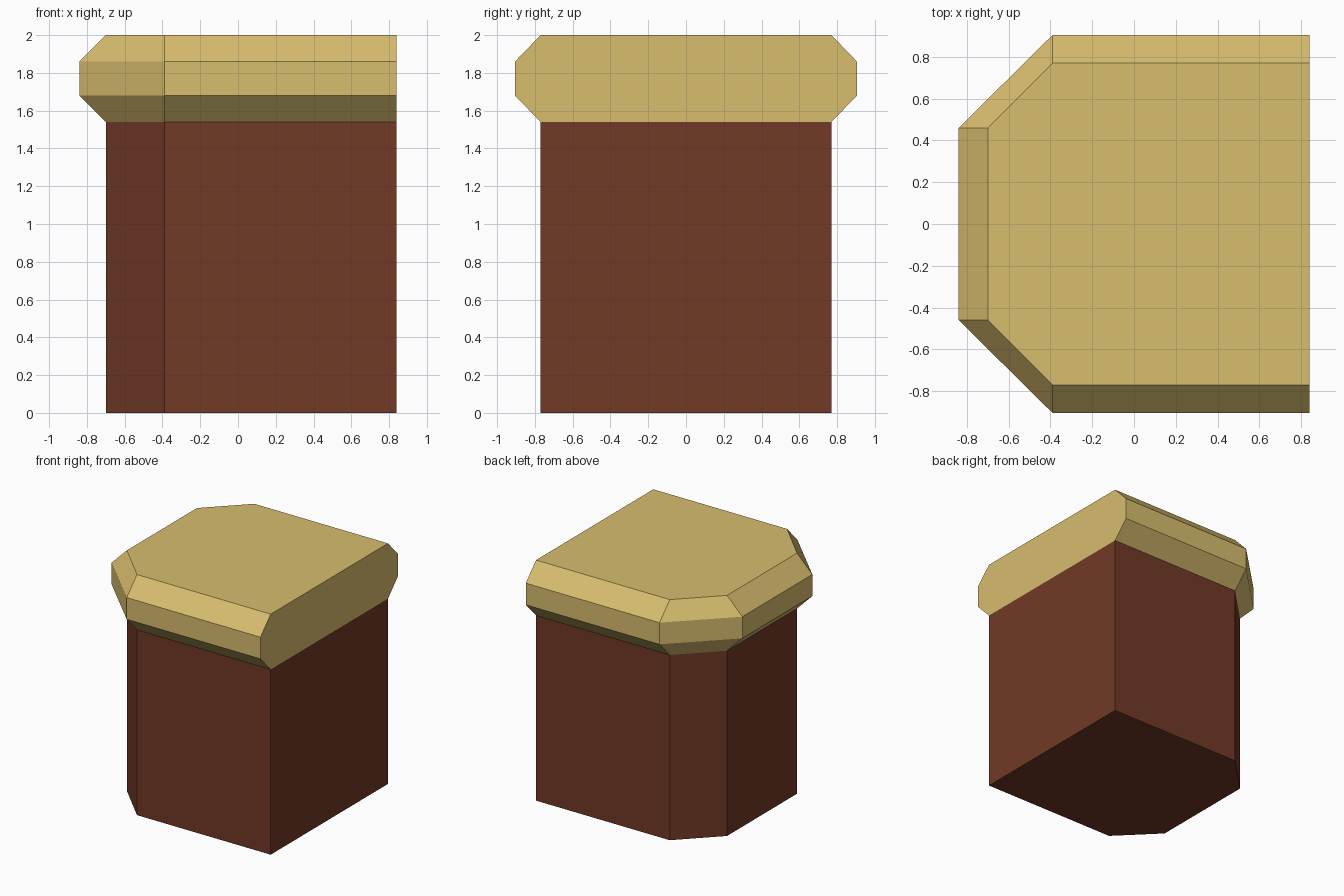
import bpy
import bmesh

cube = bpy.data.objects.get("Cube")
if cube:
    bpy.data.objects.remove(cube, do_unlink=True)

FLAT_X = 0.84      # flat side on +x
CORNER_X = -0.39   # where the straight sides turn into the cut corners
CORNER_Y = 0.46    # where the cut corners meet the end side


def make_material(name, color):
    mat = bpy.data.materials.new(name)
    mat.use_nodes = True
    mat.diffuse_color = color
    mat.node_tree.nodes["Principled BSDF"].inputs["Base Color"].default_value = color
    return mat


def footprint(end_x, half_width):
    """Plan outline from one +x corner round to the other, corners cut at -x."""
    half = [(FLAT_X, half_width), (CORNER_X, half_width), (end_x, CORNER_Y)]
    return half + [(x, -y) for x, y in reversed(half)]


def stack(name, layers, mat):
    """Solid skinned through a list of (height, outline) layers."""
    bm = bmesh.new()
    rings = [[bm.verts.new((x, y, z)) for x, y in outline] for z, outline in layers]
    for low, high in zip(rings, rings[1:]):
        for i in range(len(low) - 1):
            bm.faces.new((low[i], low[i + 1], high[i + 1], high[i]))
    # Single flat face over the +x side, then the two ends
    bm.faces.new([r[-1] for r in rings] + [r[0] for r in reversed(rings)])
    bm.faces.new(rings[0])
    bm.faces.new(rings[-1])
    bmesh.ops.recalc_face_normals(bm, faces=bm.faces)
    mesh = bpy.data.meshes.new(name)
    bm.to_mesh(mesh)
    bm.free()
    mesh.materials.append(mat)
    bpy.context.collection.objects.link(bpy.data.objects.new(name, mesh))


brown = make_material("red_brown", (0.165, 0.041, 0.019, 1))
tan = make_material("pale_gold", (0.687, 0.509, 0.156, 1))

inner = footprint(-0.70, 0.77)
outer = footprint(-0.84, 0.905)

# Lower block
stack("base_block", [(0, inner), (1.54, inner)], brown)

# Overhanging cap with chamfered upper and lower edges
stack("cap", [(1.54, inner), (1.68, outer), (1.86, outer), (2.0, inner)], tan)
